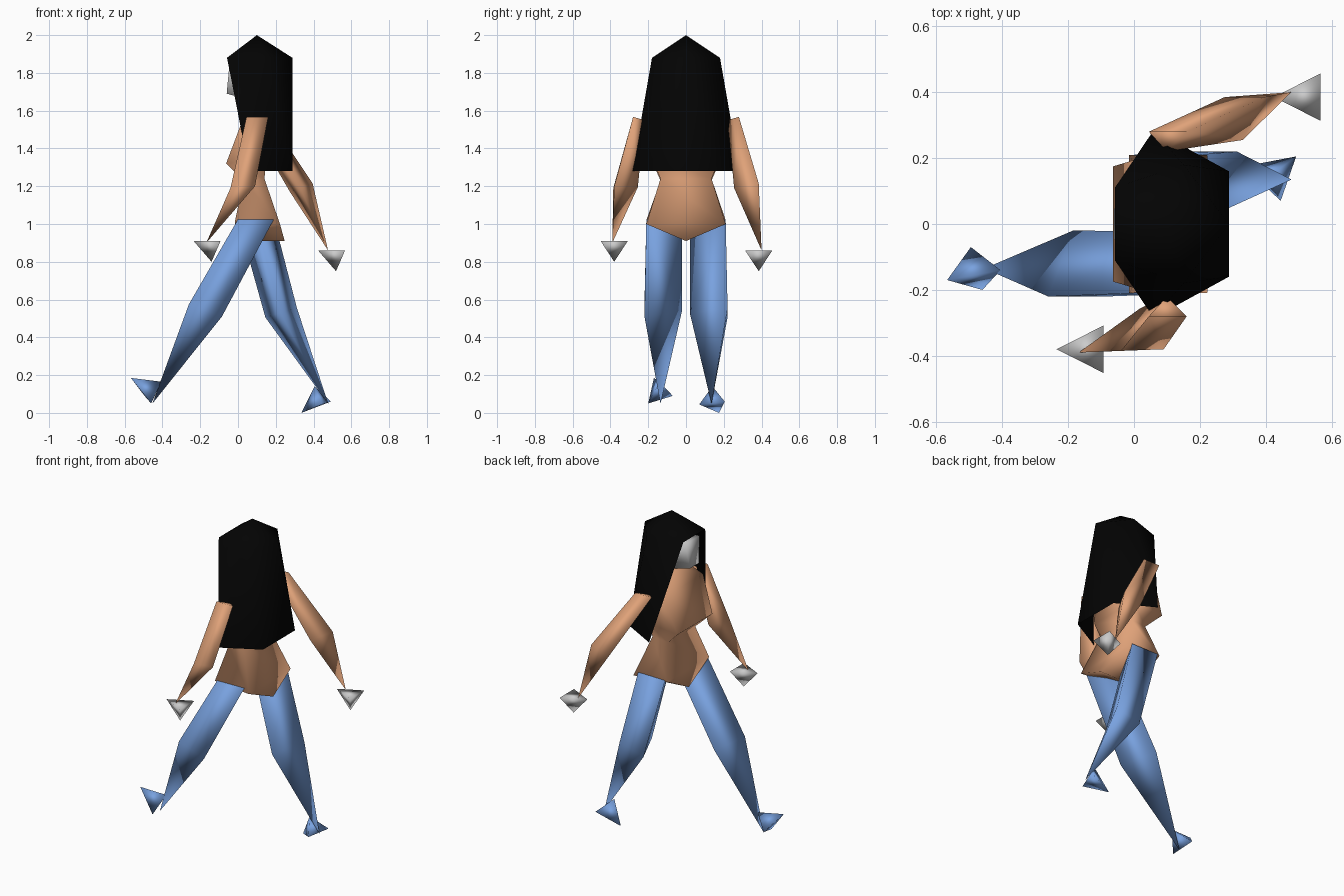
import bpy, bmesh
from math import cos, sin, pi

if "Cube" in bpy.data.objects:
    bpy.data.objects.remove(bpy.data.objects["Cube"])


def mat(name, c):
    m = bpy.data.materials.new(name)
    m.diffuse_color = (*c, 1)
    m.use_nodes = True
    m.node_tree.nodes["Principled BSDF"].inputs["Base Color"].default_value = m.diffuse_color
    return m


SKIN = mat("skin", (0.74, 0.36, 0.19))
BLUE = mat("denim", (0.19, 0.36, 0.74))
BLACK = mat("black", (0.001, 0.001, 0.001))


def build(name, verts, faces, material=None):
    bm = bmesh.new()
    vs = [bm.verts.new(v) for v in verts]
    for f in faces:
        bm.faces.new([vs[i] for i in f])
    bmesh.ops.remove_doubles(bm, verts=bm.verts, dist=0.0005)
    bmesh.ops.recalc_face_normals(bm, faces=bm.faces)
    for f in bm.faces:
        f.smooth = True
    me = bpy.data.meshes.new(name)
    bm.to_mesh(me)
    bm.free()
    ob = bpy.data.objects.new(name, me)
    bpy.context.collection.objects.link(ob)
    if material:
        me.materials.append(material)
    return ob


def loft(name, sections, material=None):
    """Four-sided loft; each section is x0, x1, y0, y1, z at x0, z at x1."""
    verts, faces = [], []
    for x0, x1, y0, y1, za, zb in sections:
        verts += [(x0, y0, za), (x1, y0, zb), (x1, y1, zb), (x0, y1, za)]
    n = len(sections)
    for k in range(n - 1):
        for i in range(4):
            j = (i + 1) % 4
            faces.append((4*k + i, 4*k + j, 4*k + 4 + j, 4*k + 4 + i))
    faces += [(0, 1, 2, 3), tuple(range(4*n - 4, 4*n))]
    return build(name, verts, faces, material)


def limb(name, top, joint, end, material):
    """Three-sided limb: triangle at the top, triangle at the joint, point."""
    faces = [(0, 1, 2)]
    for i in range(3):
        j = (i + 1) % 3
        faces += [(i, j, 3 + j, 3 + i), (3 + i, 3 + j, 6)]
    return build(name, top + joint + [end], faces, material)


TETRA = [(0, 1, 2), (0, 1, 3), (1, 2, 3), (0, 2, 3)]

# Torso: neck, shoulders, bust, waist, hips and crotch ridge
loft("torso", [(0.05, 0.13, -0.05, 0.05, 1.68, 1.68),
               (0.02, 0.15, -0.20, 0.20, 1.54, 1.54),
               (-0.063, 0.15, -0.175, 0.175, 1.32, 1.34),
               (0.03, 0.14, -0.135, 0.135, 1.23, 1.24),
               (-0.015, 0.222, -0.21, 0.21, 1.02, 1.00),
               (-0.02, 0.247, 0, 0, 0.91, 0.91)], SKIN)

# Grey head
loft("head", [(-0.045, 0.18, -0.07, 0.07, 1.85, 1.85),
              (-0.06, 0.16, -0.045, 0.045, 1.69, 1.63)])

# Long hair: open shell with a face opening at the front
hair = [(0.1, 0, 2.0), (0.288, 0, 1.88)]
for s in (1, -1):
    hair += [(-0.058, s*0.11, 1.88), (0.15, s*0.18, 1.88),
             (0.06, s*0.285, 1.28), (0.288, s*0.16, 1.28)]
faces = [(0, 2, 6), (1, 5, 9)]
for k in (2, 6):
    f, m, lf, lb = range(k, k + 4)
    faces += [(0, f, m), (0, m, 1), (f, lf, m), (m, lf, lb), (m, lb, 1)]
build("hair", hair, faces, BLACK)

# Arms swinging in opposite directions
shoulder = {s: [(0.045, s*0.28, 1.567), (0.16, s*0.28, 1.567),
                (0.10, s*0.22, 1.55)] for s in (1, -1)}
limb("right_arm", shoulder[-1],
     [(-0.04, -0.385, 1.19), (0.09, -0.38, 1.20), (0.02, -0.255, 1.195)],
     (-0.168, -0.39, 0.90), SKIN)
limb("left_arm", shoulder[1],
     [(0.275, 0.385, 1.17), (0.395, 0.385, 1.215), (0.33, 0.255, 1.19)],
     (0.477, 0.40, 0.86), SKIN)

# Hands: three-sided cones pointing down
for name, x, y, z in (("right_hand", -0.14, -0.38, 0.91),
                      ("left_hand", 0.519, 0.385, 0.86)):
    ring = [(x + 0.095*cos(a), y + 0.083*sin(a), z)
            for a in (pi, pi/3, -pi/3)]
    build(name, ring + [(x, y, z - 0.11)], TETRA)

# Striding legs
hip = {s: [(0.0, s*0.21, 1.025), (0.19, s*0.21, 1.025),
           (0.095, s*0.022, 1.02)] for s in (1, -1)}
limb("right_leg", hip[-1],
     [(-0.26, -0.22, 0.575), (-0.085, -0.22, 0.51), (-0.185, -0.02, 0.545)],
     (-0.454, -0.135, 0.048), BLUE)
limb("left_leg", hip[1],
     [(0.145, 0.22, 0.505), (0.312, 0.22, 0.555), (0.225, 0.02, 0.53)],
     (0.478, 0.135, 0.048), BLUE)

# Feet: small tetrahedra
build("right_foot", [(-0.567, -0.17, 0.185), (-0.495, -0.07, 0.09),
                     (-0.405, -0.14, 0.165), (-0.46, -0.2, 0.05)], TETRA, BLUE)
build("left_foot", [(0.405, 0.14, 0.14), (0.445, 0.07, 0.045),
                    (0.492, 0.205, 0.06), (0.335, 0.175, 0.0)], TETRA, BLUE)
